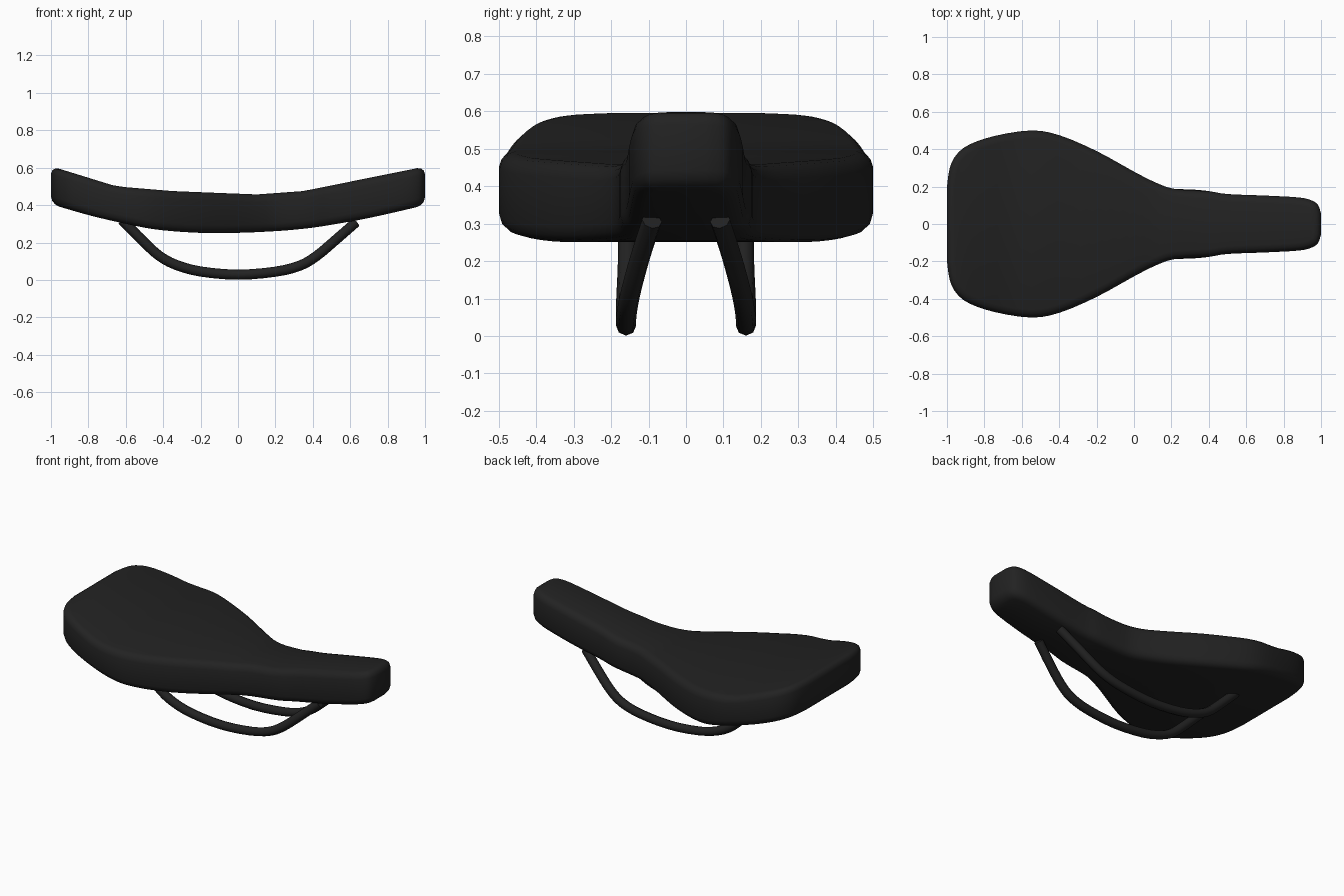
import bpy, bmesh, math
from mathutils import Vector

cube = bpy.data.objects.get("Cube")
if cube:
    bpy.data.objects.remove(cube, do_unlink=True)

black = bpy.data.materials.new("matte black")
black.use_nodes = True
colour = (0.016, 0.016, 0.016, 1)
black.diffuse_color = colour
black.node_tree.nodes["Principled BSDF"].inputs["Base Color"].default_value = colour


def smooth_path(points, steps):
    """Catmull-Rom curve through the points."""
    pts = [Vector(p) for p in points]
    pts = [2 * pts[0] - pts[1]] + pts + [2 * pts[-1] - pts[-2]]
    out = []
    for a, b, c, d in zip(pts, pts[1:], pts[2:], pts[3:]):
        for i in range(steps):
            t = i / steps
            out.append(0.5 * (2 * b + (c - a) * t + (2 * a - 5 * b + 4 * c - d) * t ** 2
                              + (3 * b - a - 3 * c + d) * t ** 3))
    return out + [pts[-2]]


def height(curve, x):
    """Linear look-up of z at x."""
    for a, b in zip(curve, curve[1:]):
        if x <= b[0]:
            break
    return a[1] + (b[1] - a[1]) * (x - a[0]) / (b[0] - a[0])


def finish(obj, angle):
    obj.data.materials.append(black)
    bpy.ops.object.select_all(action='DESELECT')
    obj.select_set(True)
    bpy.context.view_layer.objects.active = obj
    bpy.ops.object.shade_smooth_by_angle(angle=math.radians(angle))


# Saddle: plan outline (x, half width) and side profiles (x, z)
outline = smooth_path([(-1, .2), (-.985, .3), (-.95, .37), (-.88, .425), (-.74, .472),
                       (-.55, .5), (-.4, .475), (-.2, .39), (0, .28), (.12, .22),
                       (.22, .187), (.4, .175), (.5, .16), (.7, .152), (.88, .142),
                       (.95, .126), (.985, .1), (1, .055)], 3)
top = [(-1, .608), (-.65, .5), (-.35, .475), (.1, .457), (.35, .475), (1, .606)]
bottom = smooth_path([(-1, .405), (-.8, .347), (-.6, .3), (-.4, .265), (-.1, .25),
                      (.3, .268), (.6, .312), (.8, .353), (1, .4)], 4)

# Rounded edge: (inset, distance from surface), bottom ring to top ring
edge = [(.042, 0), (.022, .006), (.007, .02), (0, .042)]
layers = [(i, d, bottom, 1) for i, d in edge] + [(i, d, top, -1) for i, d in reversed(edge)]

bm = bmesh.new()
n = len(outline)
rings = []
for inset, depth, profile, sign in layers:
    half = []
    for k, p in enumerate(outline):
        before = outline[k - 1] if k else Vector((p.x, -p.y))
        after = outline[k + 1] if k < n - 1 else Vector((p.x, -p.y))
        # Blend both neighbouring edge directions for the inward normal
        t = (p - before).normalized() + (after - p).normalized()
        t.normalize()
        q = p + Vector((t.y, -t.x)) * inset
        half.append((q.x, q.y, height(profile, q.x) + sign * depth))
    mirrored = [(x, -y, z) for x, y, z in reversed(half)]
    rings.append([bm.verts.new(c) for c in half + mirrored])

for low, high in zip(rings, rings[1:]):
    for i in range(2 * n):
        j = (i + 1) % (2 * n)
        bm.faces.new((low[i], low[j], high[j], high[i]))

# Underside and seat surface: strips from side to side
for ring in (rings[0], rings[-1]):
    for i in range(n - 1):
        bm.faces.new((ring[i], ring[i + 1], ring[2 * n - 2 - i], ring[2 * n - 1 - i]))
bmesh.ops.recalc_face_normals(bm, faces=bm.faces)
mesh = bpy.data.meshes.new("saddle")
bm.to_mesh(mesh)
bm.free()
saddle = bpy.data.objects.new("saddle", mesh)
bpy.context.collection.objects.link(saddle)
finish(saddle, 40)

# Rails: bent bars that draw together under the nose
rail_path = smooth_path([(-.62, .155, .32), (-.5, .155, .2), (-.42, .158, .128),
                         (-.33, .16, .08), (-.2, .16, .045), (0, .16, .028),
                         (.2, .16, .044), (.33, .156, .076), (.42, .145, .128),
                         (.52, .122, .212), (.63, .091, .308)], 3)
for name, side in (("left_rail", 1), ("right_rail", -1)):
    curve = bpy.data.curves.new(name, 'CURVE')
    curve.dimensions = '3D'
    curve.bevel_depth = 0.027
    curve.bevel_resolution = 2
    curve.use_fill_caps = True
    spline = curve.splines.new('POLY')
    spline.points.add(len(rail_path) - 1)
    for point, p in zip(spline.points, rail_path):
        point.co = (p.x, p.y * side, p.z, 1)
    rail = bpy.data.objects.new(name, curve)
    bpy.context.collection.objects.link(rail)
    bpy.ops.object.select_all(action='DESELECT')
    rail.select_set(True)
    bpy.context.view_layer.objects.active = rail
    bpy.ops.object.convert(target='MESH')
    finish(bpy.context.view_layer.objects.active, 50)
